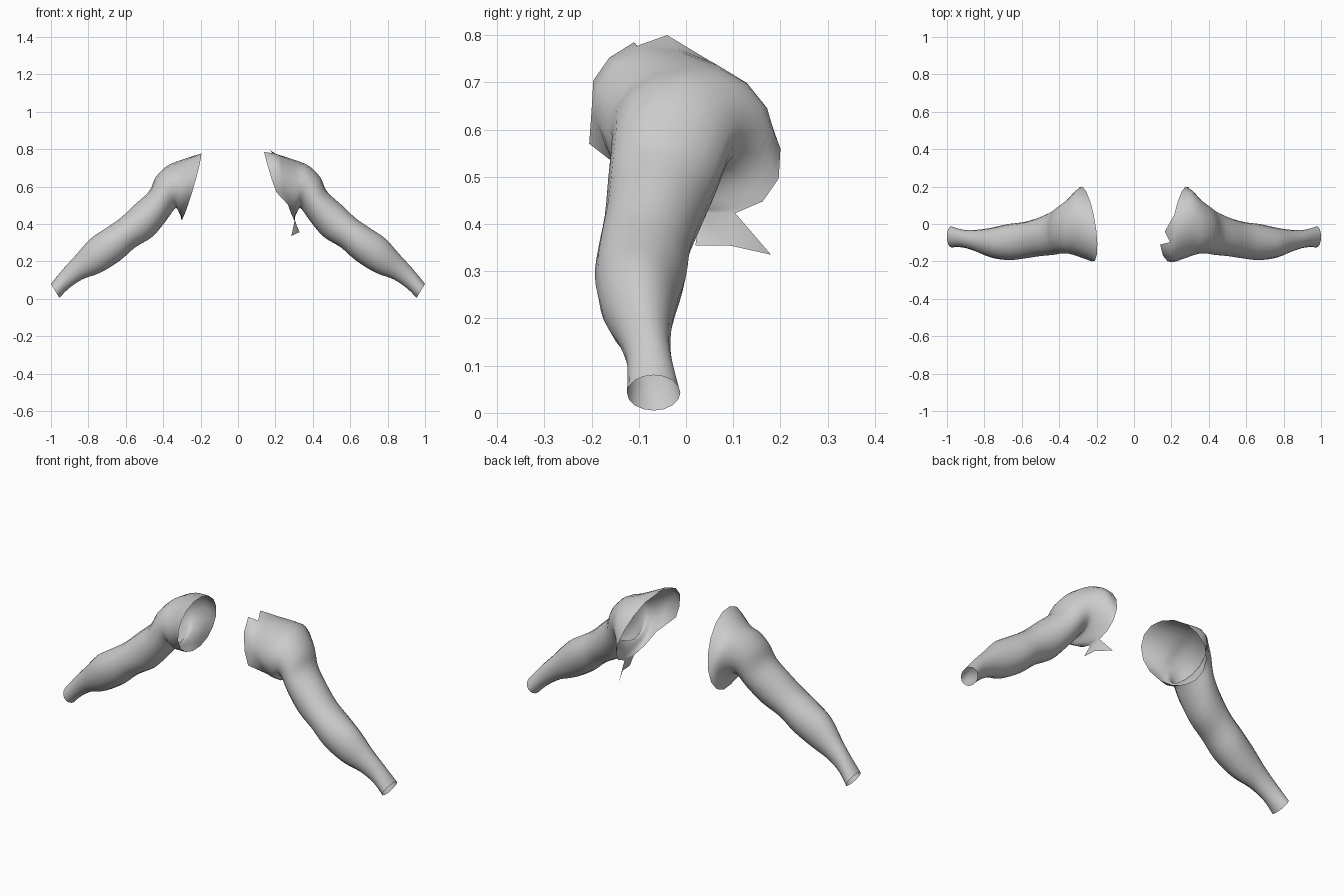
import bpy, bmesh, math
from mathutils import Vector

cube = bpy.data.objects.get("Cube")
if cube:
    bpy.data.objects.remove(cube)

SEGMENTS = 16
STEPS = 3

skin = bpy.data.materials.new("plain_grey")
skin.use_nodes = True
GREY = (0.6, 0.6, 0.6, 1)
skin.diffuse_color = GREY
skin.node_tree.nodes["Principled BSDF"].inputs["Base Color"].default_value = GREY

# Arm sections from wrist to shoulder: upper x, z; lower x, z; front y, back y
SECTIONS = [
    (1.0, .08, .955, .005, -.125, -.012),
    (.93, .165, .905, .055, -.125, -.03),
    (.87, .23, .83, .105, -.145, -.032),
    (.79, .32, .735, .14, -.18, -.02),
    (.71, .375, .63, .205, -.193, 0),
    (.63, .43, .55, .275, -.185, .01),
    (.55, .505, .46, .33, -.172, .035),
    (.475, .575, .39, .41, -.165, .07),
    (.44, .65, .34, .48, -.158, .1),
    (.38, .71, .325, .48, -.158, .135),
    (.31, .74, .31, .45, -.17, .18),
]


def ring(centre, up, front):
    angles = [2 * math.pi * k / SEGMENTS for k in range(SEGMENTS)]
    return [centre + up * math.cos(a) + front * math.sin(a) for a in angles]


def section_ring(ux, uz, lx, lz, front, back):
    centre = Vector(((ux + lx) / 2, (front + back) / 2, (uz + lz) / 2))
    up = Vector(((ux - lx) / 2, 0, (uz - lz) / 2))
    return ring(centre, up, Vector((0, (front - back) / 2, 0)))


def spline(p, q, r, s, t):
    return 0.5 * (2 * q + (r - p) * t + (2 * p - 5 * q + 4 * r - s) * t ** 2
                  + (3 * q - p - 3 * r + s) * t ** 3)


def smooth_rings():
    rings = [section_ring(*s) for s in SECTIONS]
    # Slanted shoulder opening
    rings.append(ring(Vector((.25, 0, .6)), Vector((-.048, -.03, .175)),
                      Vector((-.025, -.2, .04))))
    last = len(rings) - 1
    result = []
    for i in range(last):
        four = [rings[max(0, min(last, j))] for j in range(i - 1, i + 3)]
        for step in range(STEPS):
            result.append([spline(*pts, step / STEPS) for pts in zip(*four)])
    return result + [rings[last]]


def build_arm(name, side, torn):
    bm = bmesh.new()
    rows = [[bm.verts.new(p) for p in row] for row in smooth_rings()]
    for a, b in zip(rows, rows[1:]):
        for k in range(SEGMENTS):
            n = (k + 1) % SEGMENTS
            bm.faces.new((a[k], b[k], b[n], a[n]))
    edge = rows[-1]
    if torn:
        # Ragged collar along the upper front of the opening
        collar = [bm.verts.new(p) for p in (
            (.165, -.04, .80), (.2, -.095, .767), (.14, -.11, .785),
            (.155, -.17, .725), (.18, -.2, .64), (.205, -.205, .57))]
        bm.faces.new((edge[-1], collar[0], edge[0]))
        for k in range(5):
            bm.faces.new((edge[k], collar[k], collar[k + 1], edge[k + 1]))
        bm.faces.new((edge[5], collar[5], edge[6]))
        # Ragged flap under the armpit
        flap = [bm.verts.new(p) for p in (
            (.33, .02, .355), (.325, .09, .355), (.285, .18, .335))]
        bm.faces.new((edge[8], flap[0], flap[1], edge[9]))
        bm.faces.new((edge[9], flap[1], flap[2]))
    if side < 0:
        for v in bm.verts:
            v.co.x = -v.co.x
        bmesh.ops.reverse_faces(bm, faces=bm.faces[:])
    for f in bm.faces:
        f.smooth = True
    mesh = bpy.data.meshes.new(name)
    bm.to_mesh(mesh)
    bm.free()
    mesh.materials.append(skin)
    arm = bpy.data.objects.new(name, mesh)
    bpy.context.collection.objects.link(arm)


build_arm("left_arm", 1, True)
build_arm("right_arm", -1, False)
